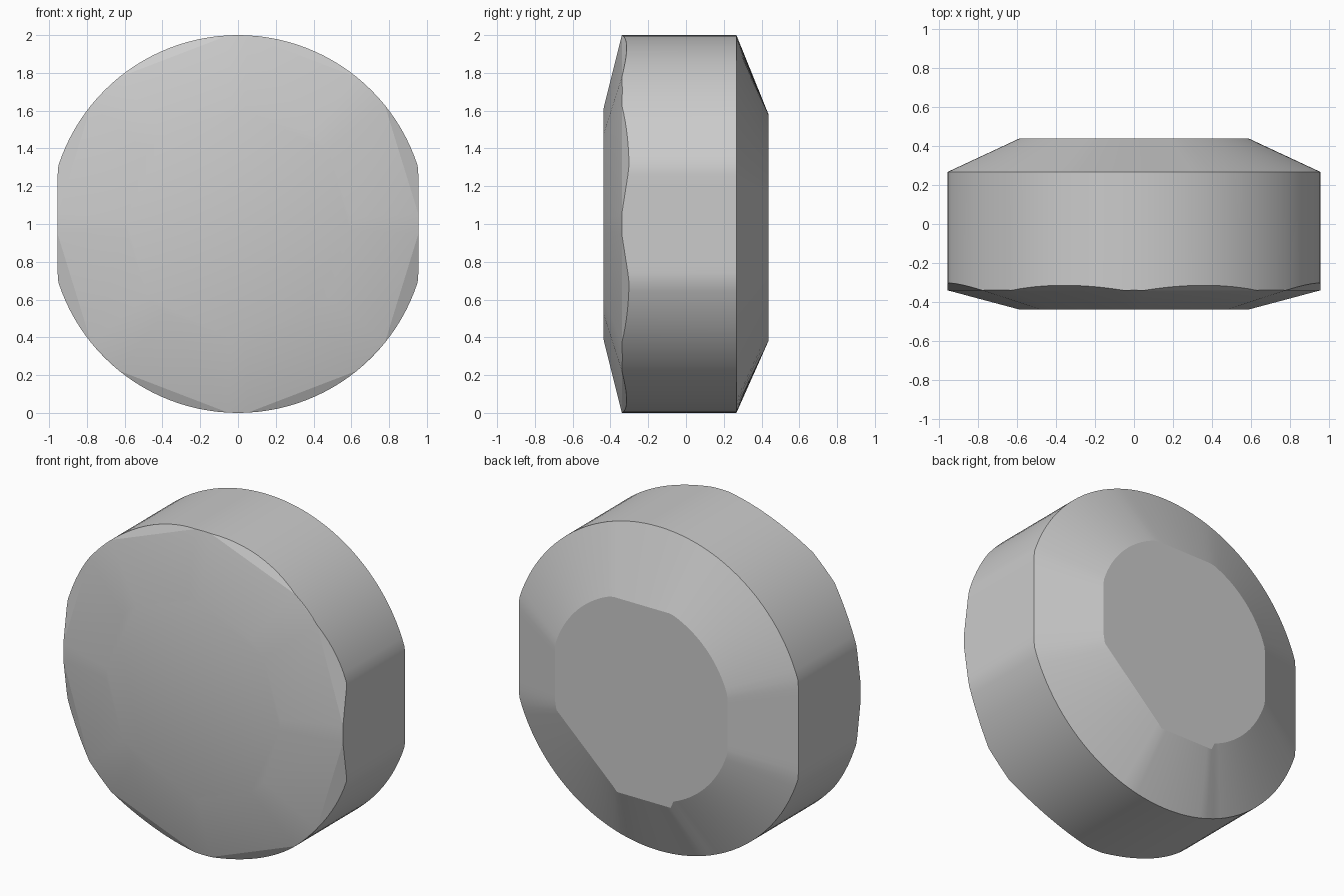
import bpy
import bmesh
from math import sin, cos, radians

cube = bpy.data.objects.get("Cube")
if cube:
    bpy.data.objects.remove(cube, do_unlink=True)

STEP = 3
ANGLES = list(range(0, 360, STEP))
HALF_WIDTH = 0.955

# Corners of the front polygon: a clipped octagon on the round rim
CORNERS = sorted((a + s * (3 if a % 90 == 0 else 6)) % 360
                 for a in range(0, 360, 45) for s in (-1, 1))
# Straight cuts in the otherwise round back panel (start, end, radius)
BACK_CUTS = [(72, 108, 0.61), (252, 288, 0.65), (288, 339, 0.62)]


def clip(x, limit):
    return max(-limit, min(limit, x))


def rim_point(angle):
    a = radians(angle)
    return clip(cos(a), HALF_WIDTH), sin(a)


def front_depth(angle):
    """Rim slopes back in proportion to its distance outside the front polygon."""
    for i, start in enumerate(CORNERS):
        end = CORNERS[(i + 1) % len(CORNERS)]
        span = (end - start) % 360
        if (angle - start) % 360 <= span:
            (x0, z0), (x1, z1), (x, z) = map(rim_point, (start, end, angle))
            dx, dz = x1 - x0, z1 - z0
            outside = ((x - x0) * dz - (z - z0) * dx) / (dx * dx + dz * dz) ** 0.5
            return -0.34 + 0.53 * max(0, outside)


def back_point(angle):
    radius = 0.615
    for start, end, r in BACK_CUTS:
        if start <= angle <= end:
            half = radians(end - start) / 2
            radius = r * cos(half) / cos(radians(angle - start) - half)
    a = radians(angle)
    return clip(radius * cos(a), 0.59), radius * sin(a)


bm = bmesh.new()


def ring(points):
    return [bm.verts.new((x, y, z + 1)) for x, z, y in points]


def face(verts, zone):
    bm.faces.new(verts)
    bm.faces.ensure_lookup_table()
    bm.faces[-1][zones] = zone
    bm.faces[-1].smooth = True


def bridge(a, b, zone):
    n = len(a)
    for i in range(n):
        j = (i + 1) % n
        face((a[i], a[j], b[j], b[i]), zone)


zones = bm.faces.layers.int.new("zone")
front_rim = ring([(*rim_point(a), front_depth(a)) for a in ANGLES])
back_rim = ring([(*rim_point(a), 0.267) for a in ANGLES])
back_edge = ring([(*back_point(a), 0.437) for a in ANGLES])
corners = [front_rim[a // STEP] for a in CORNERS]
front_edge = ring([(v.co.x * 0.62, (v.co.z - 1) * 0.61, -0.437) for v in corners])

# Front panel and its shallow slope share smooth shading
face(front_edge, 0)
bridge(front_edge, corners, 0)
# Slim facets between the front polygon and the rim
for i, start in enumerate(CORNERS):
    end = CORNERS[(i + 1) % len(CORNERS)]
    count = (end - start) % 360 // STEP
    face([front_rim[(start // STEP + k) % len(ANGLES)] for k in range(count + 1)], 1)
# Side wall, back slope and back panel
bridge(front_rim, back_rim, 2)
bridge(back_rim, back_edge, 3)
face(back_edge, 4)

bmesh.ops.recalc_face_normals(bm, faces=bm.faces)
for e in bm.edges:
    if len({f[zones] for f in e.link_faces}) > 1:
        e.smooth = False

mesh = bpy.data.meshes.new("faceted_disc")
bm.to_mesh(mesh)
bm.free()
disc = bpy.data.objects.new("faceted_disc", mesh)
bpy.context.collection.objects.link(disc)

grey = bpy.data.materials.new("plain_grey")
grey.use_nodes = True
color = (0.6, 0.6, 0.6, 1)
grey.diffuse_color = color
grey.node_tree.nodes["Principled BSDF"].inputs["Base Color"].default_value = color
mesh.materials.append(grey)
